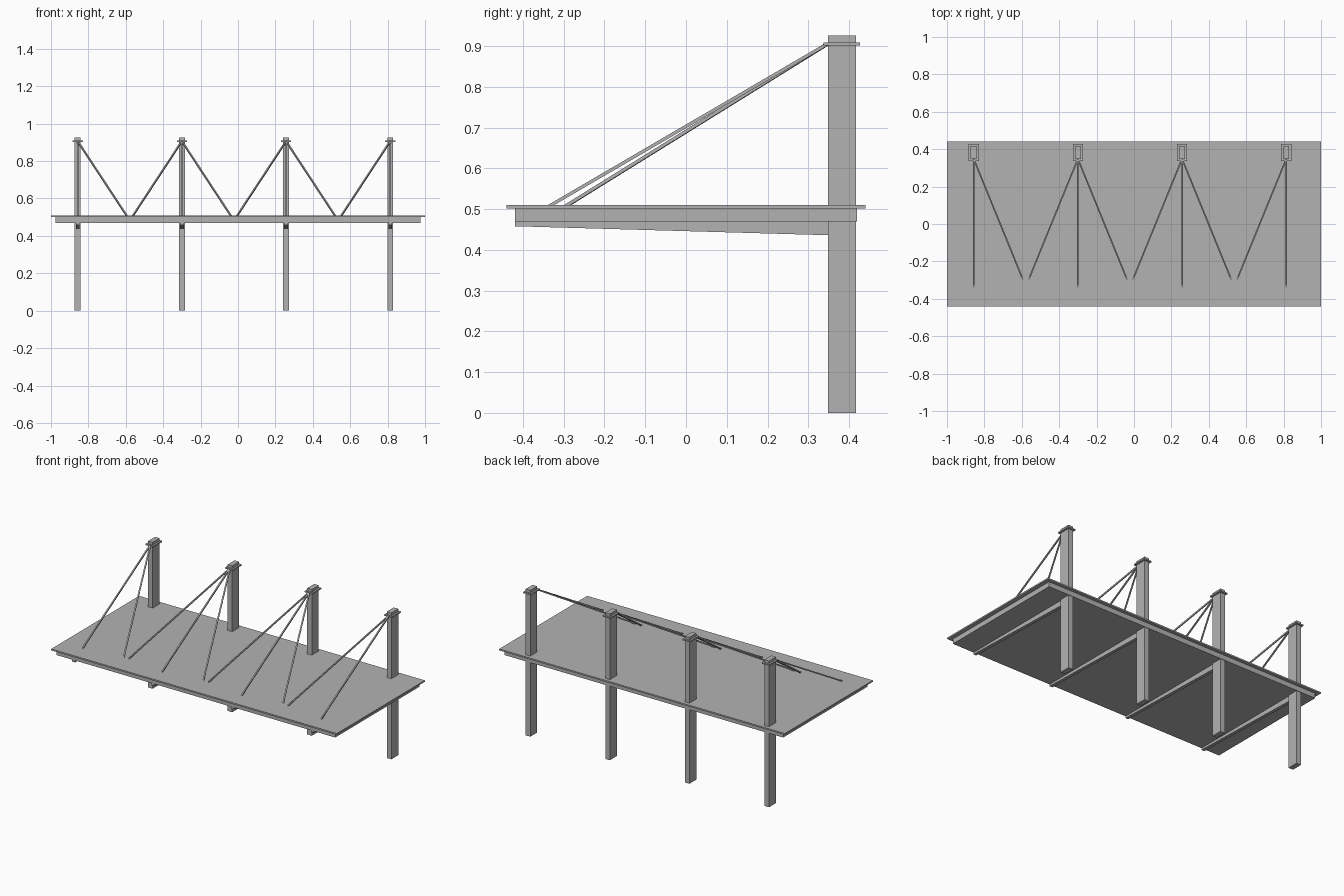
import bpy
import bmesh
from mathutils import Vector

cube = bpy.data.objects.get("Cube")
if cube:
    bpy.data.objects.remove(cube, do_unlink=True)

grey = bpy.data.materials.new("plain grey")
grey.use_nodes = True
colour = (0.45, 0.45, 0.45, 1)
grey.diffuse_color = colour
grey.node_tree.nodes["Principled BSDF"].inputs["Base Color"].default_value = colour


def add_object(name, bm):
    bmesh.ops.recalc_face_normals(bm, faces=bm.faces)
    mesh = bpy.data.meshes.new(name)
    bm.to_mesh(mesh)
    bm.free()
    mesh.materials.append(grey)
    obj = bpy.data.objects.new(name, mesh)
    bpy.context.collection.objects.link(obj)
    return obj


def box(name, low, high):
    low, high = Vector(low), Vector(high)
    bm = bmesh.new()
    bmesh.ops.create_cube(bm, size=1)
    for v in bm.verts:
        v.co = (low + high) / 2 + v.co * (high - low)
    return add_object(name, bm)


def side_profile(name, points, x, half_width):
    """Extrude a y-z outline along x."""
    bm = bmesh.new()
    face = bm.faces.new([bm.verts.new((x - half_width, y, z)) for y, z in points])
    new = bmesh.ops.extrude_face_region(bm, geom=[face])["geom"]
    verts = [g for g in new if isinstance(g, bmesh.types.BMVert)]
    bmesh.ops.translate(bm, verts=verts, vec=(2 * half_width, 0, 0))
    return add_object(name, bm)


def rod(name, start, end, width=0.008):
    """Square bar between two points."""
    start, end = Vector(start), Vector(end)
    axis = end - start
    obj = box(name, (-width / 2, -width / 2, 0), (width / 2, width / 2, axis.length))
    obj.location = start
    obj.rotation_euler = axis.to_track_quat("Z", "Y").to_euler()
    return obj


# Roof: thin overhanging sheet on a thicker slab
box("roof_sheet", (-1, -0.44, 0.501), (1, 0.44, 0.51))
box("roof_slab", (-0.975, -0.42, 0.47), (0.975, 0.42, 0.501))

# Four bays: post, cap plate, tapered beam and tie rods
POSTS = 4
for i in range(POSTS):
    x = -0.857 + 0.557 * i
    box(f"post_{i + 1}", (x - 0.016, 0.348, 0), (x + 0.016, 0.417, 0.926))
    box(f"cap_plate_{i + 1}", (x - 0.027, 0.338, 0.901), (x + 0.027, 0.427, 0.909))
    side_profile(f"beam_{i + 1}",
                 [(-0.42, 0.47), (-0.42, 0.458), (0.35, 0.436), (0.35, 0.47)], x, 0.01)
    top = (x, 0.348, 0.906)
    rod(f"front_rod_{i + 1}", top, (x, -0.338, 0.506))
    for side, label in ((-1, "right"), (1, "left")):
        if 0 <= i + side < POSTS:
            rod(f"{label}_rod_{i + 1}", top, (x + side * 0.263, -0.297, 0.506))
